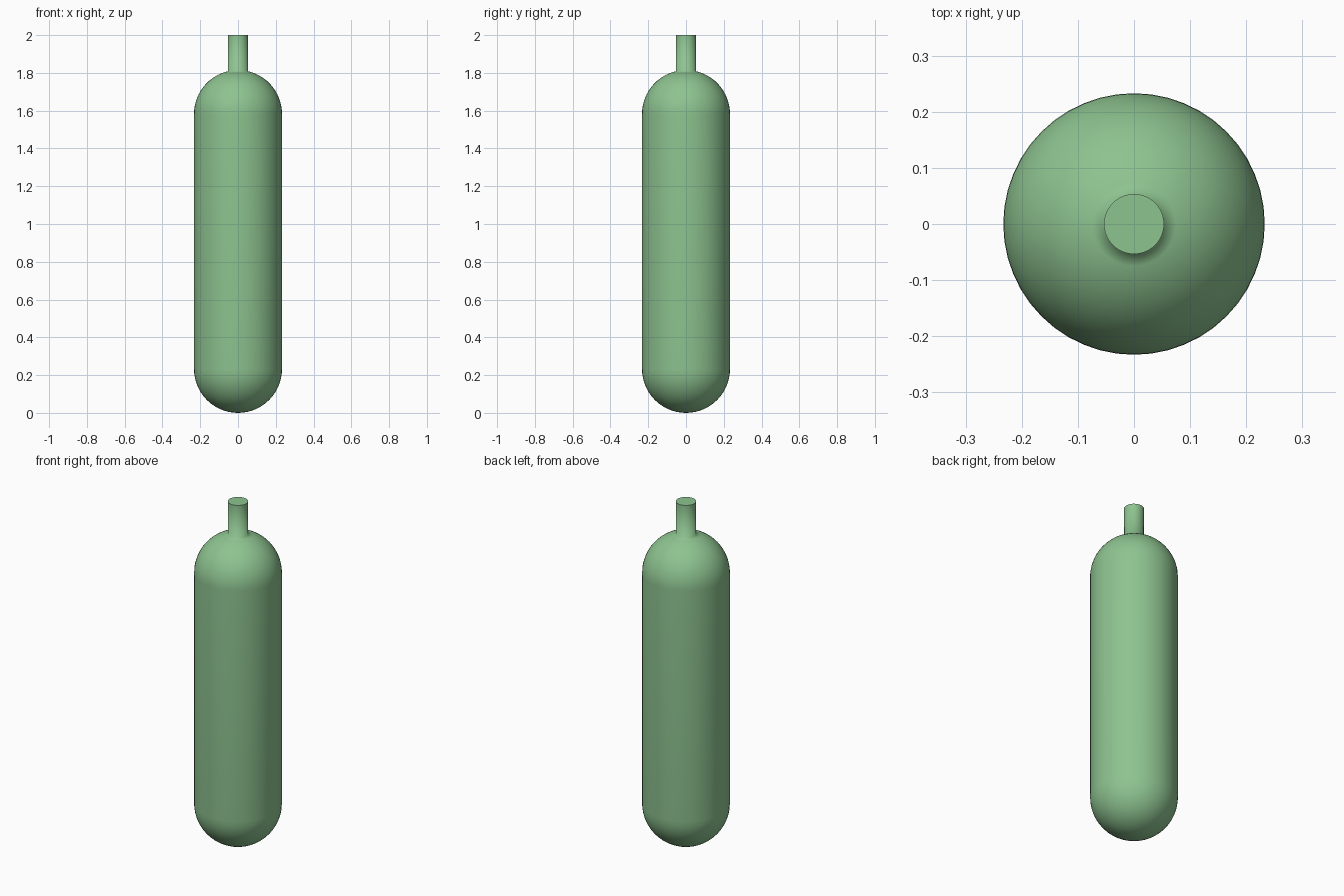
import bpy, bmesh, math

if "Cube" in bpy.data.objects:
    bpy.data.objects.remove(bpy.data.objects["Cube"])

R, NECK_R, HEIGHT = 0.233, 0.0535, 2.0
DOME_TOP = 1.815          # top of the full upper hemisphere
SEGMENTS, RINGS = 48, 14

# Half profile: bottom dome, straight wall, top dome, neck
profile = []
for i in range(RINGS + 1):
    a = math.pi / 2 * i / RINGS
    profile.append((R * math.sin(a), R - R * math.cos(a)))
end = math.acos(NECK_R / R)
for i in range(RINGS + 1):
    a = end * i / RINGS
    profile.append((R * math.cos(a), DOME_TOP - R + R * math.sin(a)))
profile += [(NECK_R, HEIGHT), (0, HEIGHT)]

# Spin the profile into a closed tank
bm = bmesh.new()
verts = [bm.verts.new((r, 0, z)) for r, z in profile]
edges = [bm.edges.new(pair) for pair in zip(verts, verts[1:])]
bmesh.ops.spin(bm, geom=verts + edges, cent=(0, 0, 0), axis=(0, 0, 1),
               angle=math.tau, steps=SEGMENTS, use_merge=False)
bmesh.ops.remove_doubles(bm, verts=bm.verts, dist=0.0001)
bmesh.ops.recalc_face_normals(bm, faces=bm.faces)

# Smooth everywhere except the rim of the neck
for f in bm.faces:
    f.smooth = True
for e in bm.edges:
    if all(v.co.z > HEIGHT - 0.001 and v.co.xy.length > NECK_R * 0.5 for v in e.verts):
        e.smooth = False

mesh = bpy.data.meshes.new("gas_cylinder")
bm.to_mesh(mesh)
bm.free()
tank = bpy.data.objects.new("gas_cylinder", mesh)
bpy.context.collection.objects.link(tank)

# Green paint
paint = bpy.data.materials.new("green_paint")
paint.diffuse_color = (0.27, 0.55, 0.28, 1)
paint.use_nodes = True
paint.node_tree.nodes["Principled BSDF"].inputs["Base Color"].default_value = paint.diffuse_color
mesh.materials.append(paint)
